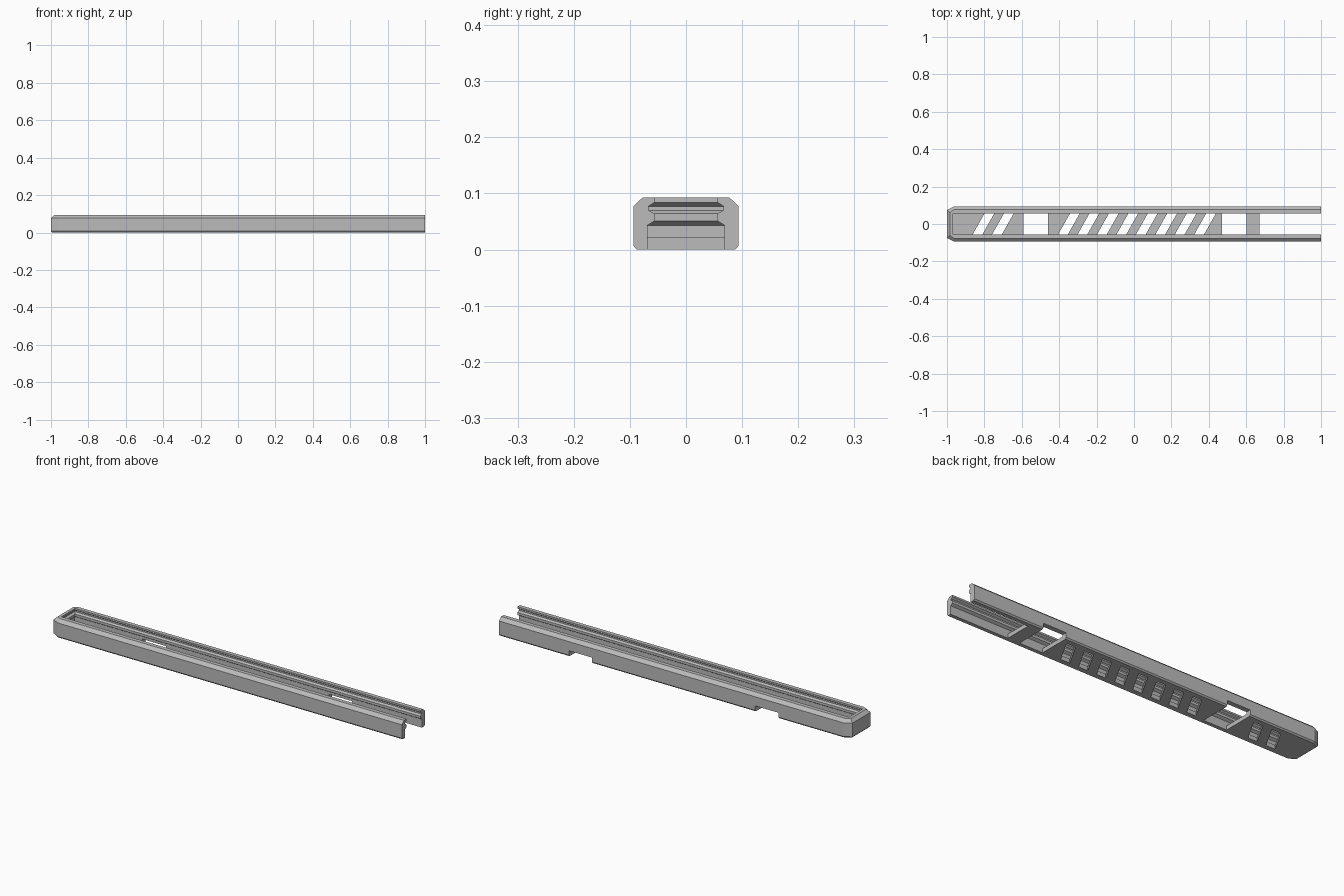
import bpy
import bmesh

cube = bpy.data.objects.get("Cube")
if cube:
    bpy.data.objects.remove(cube, do_unlink=True)

grey = bpy.data.materials.new("plain_grey")
grey.use_nodes = True
colour = (0.5, 0.5, 0.5, 1)
grey.diffuse_color = colour
grey.node_tree.nodes["Principled BSDF"].inputs["Base Color"].default_value = colour


def loft(name, rings):
    """Closed solid through rings of equal point count."""
    bm = bmesh.new()
    loops = [[bm.verts.new(p) for p in ring] for ring in rings]
    n = len(loops[0])
    for a, b in zip(loops, loops[1:]):
        for i in range(n):
            j = (i + 1) % n
            bm.faces.new((a[i], a[j], b[j], b[i]))
    bm.faces.new(loops[0][::-1])
    bm.faces.new(loops[-1])
    bmesh.ops.recalc_face_normals(bm, faces=bm.faces)
    mesh = bpy.data.meshes.new(name)
    bm.to_mesh(mesh)
    bm.free()
    mesh.materials.append(grey)
    obj = bpy.data.objects.new(name, mesh)
    bpy.context.collection.objects.link(obj)
    return obj


def prism(name, plan, z0, z1):
    return loft(name, [[(x, y, z) for x, y in plan] for z in (z0, z1)])


def rectangle(x0, x1, y0, y1):
    return [(x0, y0), (x1, y0), (x1, y1), (x0, y1)]


def cut(target, cutter):
    cutter.hide_render = True
    mod = target.modifiers.new("cut", 'BOOLEAN')
    mod.operation = 'DIFFERENCE'
    mod.solver = 'EXACT'
    mod.object = cutter
    bpy.context.view_layer.objects.active = target
    bpy.ops.object.modifier_apply(modifier=mod.name)
    bpy.data.objects.remove(cutter, do_unlink=True)


# Outer body: bevelled bar with clipped corners at the closed end
def body_ring(z, inset):
    y, end, clip = 0.094 - inset, -1 + inset, 0.074 - inset * 0.7
    return [(1, -y, z), (1, y, z), (-0.962, y, z),
            (end, clip, z), (end, -clip, z), (-0.962, -y, z)]


rail = loft("rail_body", [body_ring(z, i) for z, i in
                          ((0, 0.006), (0.007, 0), (0.077, 0), (0.093, 0.017))])

# Channel: grooved section that wraps around the closed end
section = [(0.069, 0.021), (0.069, 0.043), (0.056, 0.051), (0.056, 0.064),
           (0.067, 0.070), (0.067, 0.077), (0.056, 0.084), (0.056, 0.12)]
channel = loft("channel_cutter", [
    [(x, y, z) for x, y in rectangle(-0.911 - w, 1.1, -w, w)] for w, z in section])
cut(rail, channel)

# Open floor at the free end
cut(rail, prism("end_cutter", rectangle(0.67, 1.1, -0.069, 0.069), -0.1, 0.03))

# Floor windows that run out through the back wall
for x0, x1 in ((-0.592, -0.46), (0.47, 0.602)):
    cut(rail, prism("window_cutter", rectangle(x0, x1, -0.069, 0.2), -0.1, 0.03))

# Slanted floor slots
slots = [-0.805, -0.701] + [-0.348 + 0.104 * i for i in range(8)]
half, depth, lean = 0.026, 0.062, 0.035
for x in slots:
    plan = [(x - half - lean, -depth), (x + half - lean, -depth),
            (x + half + lean, depth), (x - half + lean, depth)]
    cut(rail, prism("slot_cutter", plan, -0.1, 0.03))
